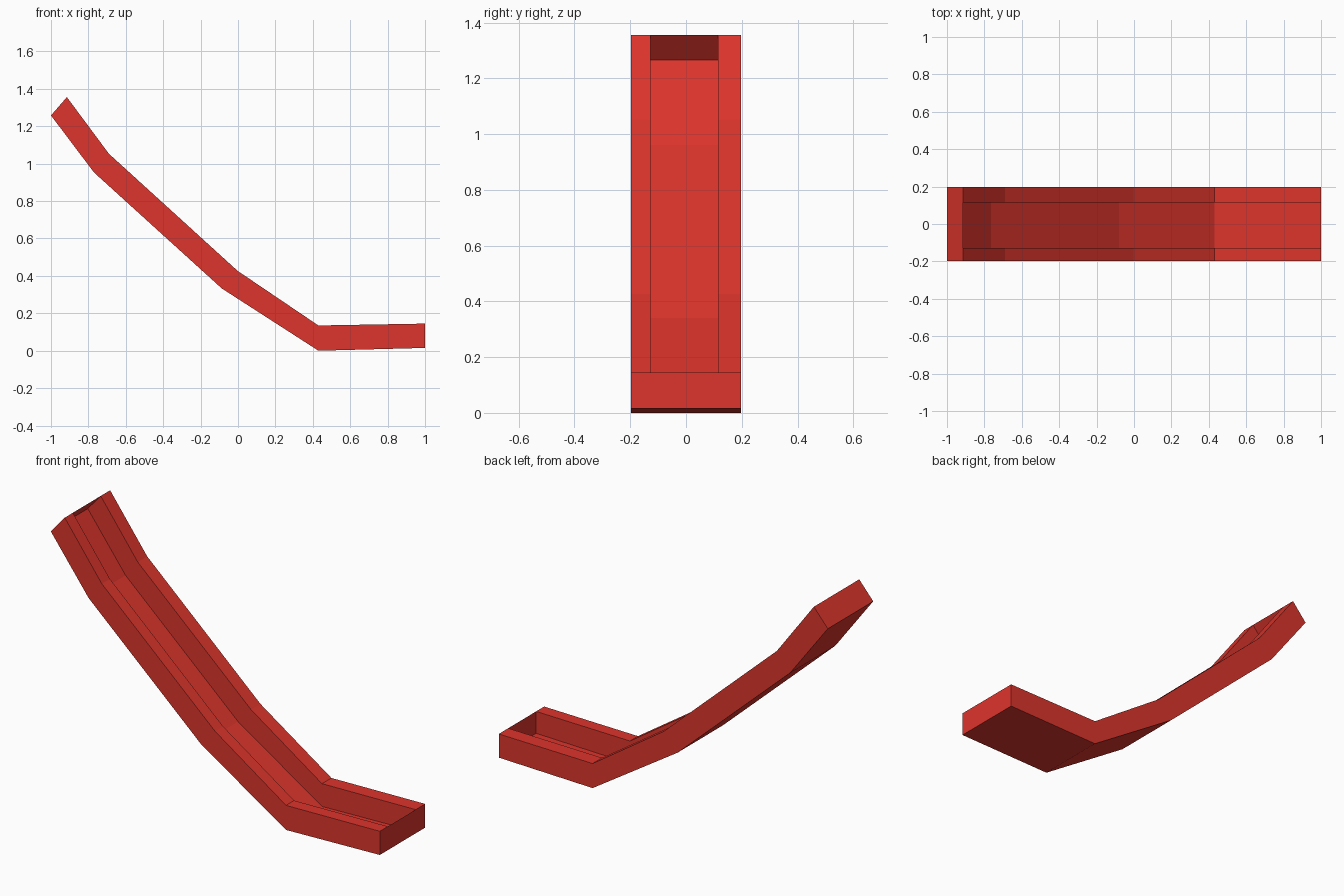
import bpy, bmesh
from mathutils import Vector

if "Cube" in bpy.data.objects:
    bpy.data.objects.remove(bpy.data.objects["Cube"])

# Side profile stations: (bottom x, bottom z, rim x, rim z)
STATIONS = [
    (-1.0, 1.258, -0.915, 1.356),
    (-0.77, 0.953, -0.69, 1.053),
    (-0.087, 0.333, -0.002, 0.427),
    (0.43, 0.0, 0.43, 0.135),
    (1.0, 0.015, 1.0, 0.145),
]
FLOOR = 0.075  # channel floor height as a fraction of the wall height

# U-shaped cross-section: (y, fraction from bottom to rim)
SECTION = [
    (-0.197, 0), (-0.197, 1), (-0.127, 1), (-0.127, FLOOR),
    (0.115, FLOOR), (0.115, 1), (0.197, 1), (0.197, 0),
]


def loft_channel(name, stations, section):
    bm = bmesh.new()
    rings = []
    for bx, bz, tx, tz in stations:
        ring = []
        for y, f in section:
            p = Vector((bx, 0, bz)).lerp(Vector((tx, 0, tz)), f)
            ring.append(bm.verts.new((p.x, y, p.z)))
        rings.append(ring)
    n = len(section)
    # Skin between neighbouring sections
    for a, b in zip(rings, rings[1:]):
        for i in range(n):
            j = (i + 1) % n
            bm.faces.new((a[i], a[j], b[j], b[i]))
    # U-shaped end caps split into left wall, floor, right wall
    for r in (rings[0], rings[-1]):
        caps = [bm.faces.new(r)]
        bmesh.ops.triangulate(bm, faces=caps)
    bmesh.ops.recalc_face_normals(bm, faces=bm.faces)
    mesh = bpy.data.meshes.new(name)
    bm.to_mesh(mesh)
    bm.free()
    obj = bpy.data.objects.new(name, mesh)
    bpy.context.collection.objects.link(obj)
    return obj


# Red slide chute
chute = loft_channel("slide_chute", STATIONS, SECTION)
red = bpy.data.materials.new("red_plastic")
red.diffuse_color = (0.72, 0.035, 0.025, 1)
red.use_nodes = True
red.node_tree.nodes["Principled BSDF"].inputs["Base Color"].default_value = red.diffuse_color
chute.data.materials.append(red)
